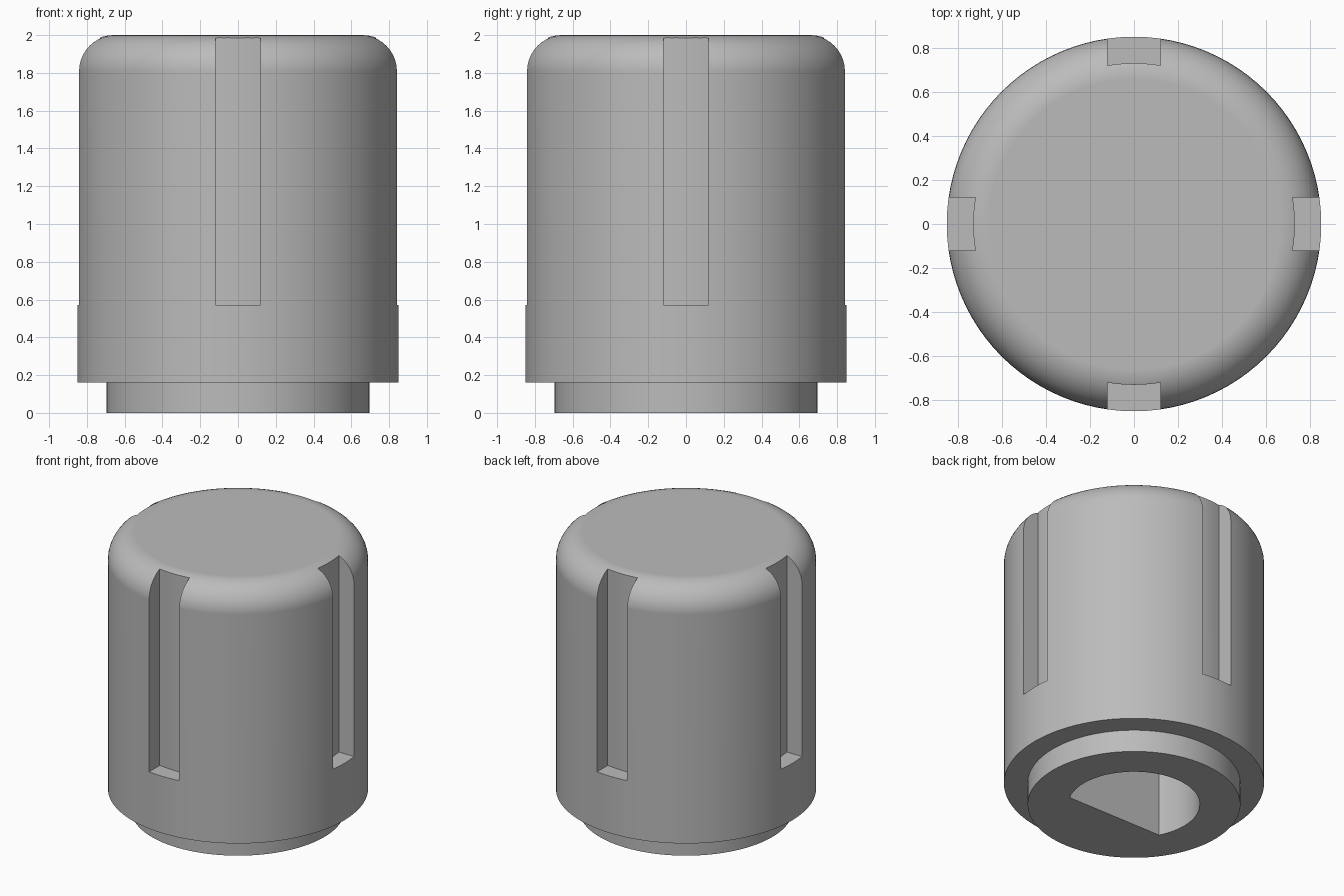
import bpy, bmesh
from math import sin, cos, pi, radians, asin

if "Cube" in bpy.data.objects:
    bpy.data.objects.remove(bpy.data.objects["Cube"], do_unlink=True)

SEGMENTS = 96
BODY_R, STEM_R = 0.85, 0.695
STEM_H, TOP, FILLET = 0.16, 2.0, 0.19
SLOT_HALF, SLOT_FLOOR_R, SLOT_Z = 0.12, 0.73, 0.57
BORE_R, BORE_FLAT_Y, BORE_DEPTH = 0.43, -0.2, 1.2

grey = bpy.data.materials.new("plain grey")
grey.use_nodes = True
colour = (0.5, 0.5, 0.5, 1)
grey.diffuse_color = colour
grey.node_tree.nodes["Principled BSDF"].inputs["Base Color"].default_value = colour


def add_object(name, bm):
    bmesh.ops.recalc_face_normals(bm, faces=bm.faces)
    mesh = bpy.data.meshes.new(name)
    bm.to_mesh(mesh)
    bm.free()
    obj = bpy.data.objects.new(name, mesh)
    bpy.context.collection.objects.link(obj)
    mesh.materials.append(grey)
    return obj


def lathe(name, profile):
    """Closed solid from (radius, height) points, capped at both ends."""
    bm = bmesh.new()
    rings = []
    for r, z in profile:
        angles = [2 * pi * i / SEGMENTS for i in range(SEGMENTS)]
        rings.append([bm.verts.new((r * cos(a), r * sin(a), z)) for a in angles])
    for low, high in zip(rings, rings[1:]):
        for i in range(SEGMENTS):
            j = (i + 1) % SEGMENTS
            bm.faces.new((low[i], low[j], high[j], high[i]))
    bm.faces.new(rings[0])
    bm.faces.new(rings[-1])
    return add_object(name, bm)


def prism(name, outline, bottom, top):
    bm = bmesh.new()
    face = bm.faces.new([bm.verts.new((x, y, bottom)) for x, y in outline])
    extruded = bmesh.ops.extrude_face_region(bm, geom=[face])["geom"]
    moved = [v for v in extruded if isinstance(v, bmesh.types.BMVert)]
    bmesh.ops.translate(bm, verts=moved, vec=(0, 0, top - bottom))
    return add_object(name, bm)


def arc(radius, start, end, steps):
    angles = [start + (end - start) * i / steps for i in range(steps + 1)]
    return [(radius * cos(a), radius * sin(a)) for a in angles]


# Body with a stepped stem and a rounded top
round_edge = [(BODY_R - FILLET + x, TOP - FILLET + z)
              for x, z in arc(FILLET, 0, pi / 2, 10)]
knob = lathe("knob_body", [(STEM_R, 0), (STEM_R, STEM_H), (BODY_R, STEM_H)] + round_edge)

# Four grip slots with floors concentric to the body
half_angle = asin(SLOT_HALF / SLOT_FLOOR_R)
slot_outline = arc(SLOT_FLOOR_R, -half_angle, half_angle, 6)
slot_outline += [(1, SLOT_HALF), (1, -SLOT_HALF)]
cutters = []
for i in range(4):
    slot = prism("slot_cutter", slot_outline, SLOT_Z, TOP + 0.2)
    slot.rotation_euler.z = radians(90 * i)
    cutters.append(slot)

# D-shaped shaft bore in the underside
flat_angle = asin(BORE_FLAT_Y / BORE_R)
bore_outline = arc(BORE_R, flat_angle, pi - flat_angle, 48)
cutters.append(prism("bore_cutter", bore_outline, -0.2, BORE_DEPTH))

bpy.ops.object.select_all(action="DESELECT")
bpy.context.view_layer.objects.active = knob
knob.select_set(True)
for cutter in cutters:
    cutter.hide_render = True
    cut = knob.modifiers.new("cut", "BOOLEAN")
    cut.operation = "DIFFERENCE"
    cut.solver = "EXACT"
    cut.object = cutter
    bpy.ops.object.modifier_apply(modifier=cut.name)
for cutter in cutters:
    bpy.data.objects.remove(cutter, do_unlink=True)

# Smooth surfaces with crisp slot and step edges
bpy.ops.object.shade_smooth_by_angle(angle=radians(30))
normals = knob.modifiers.new("even_shading", "WEIGHTED_NORMAL")
normals.keep_sharp = True
